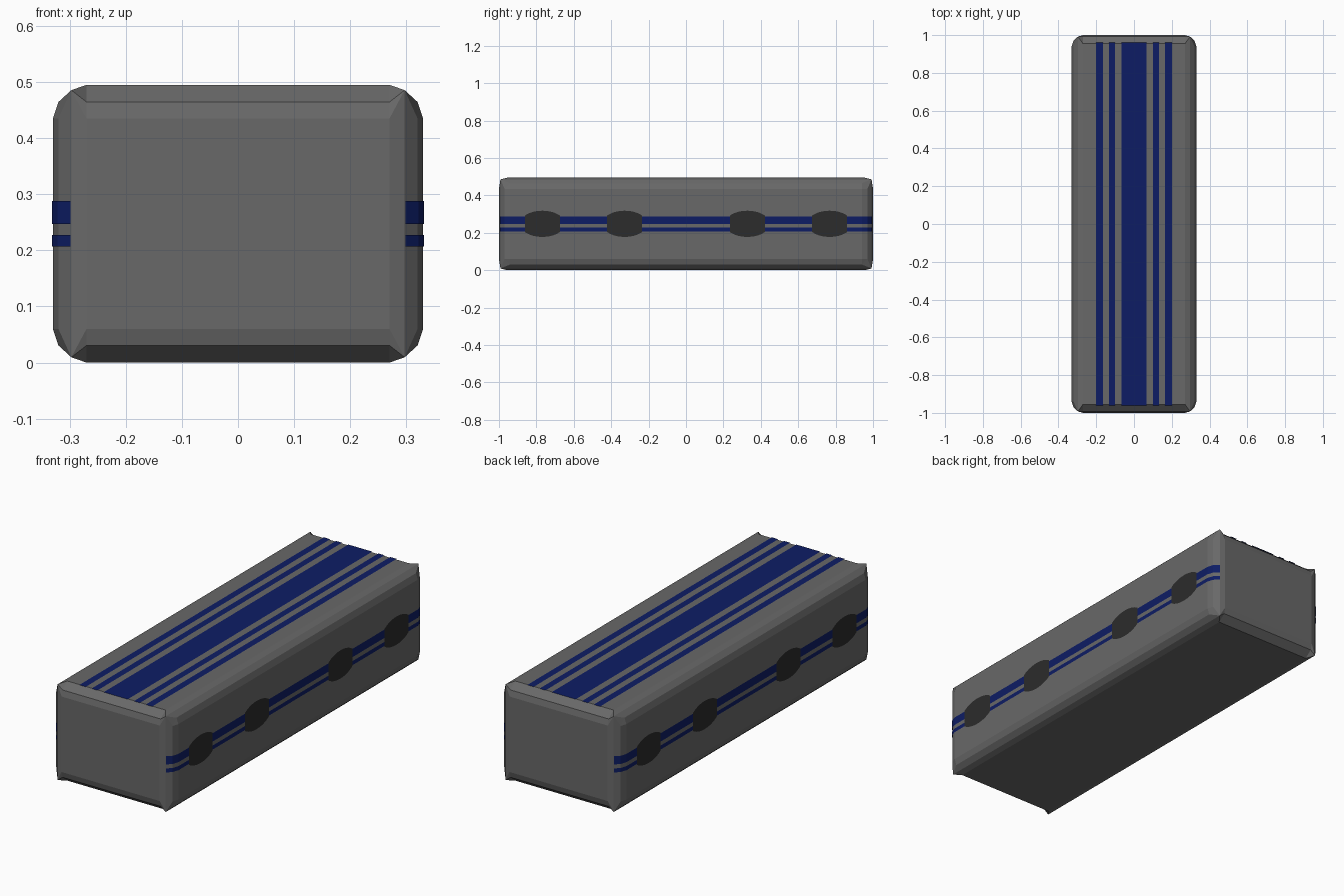
import bpy
from math import sqrt

if "Cube" in bpy.data.objects:
    bpy.data.objects.remove(bpy.data.objects["Cube"])

H = 0.2475  # half height of the body


def material(name, rgb):
    m = bpy.data.materials.new(name)
    m.diffuse_color = (*rgb, 1)
    m.use_nodes = True
    m.node_tree.nodes["Principled BSDF"].inputs["Base Color"].default_value = m.diffuse_color
    return m


GREY = material("body_grey", (0.14, 0.14, 0.14))
BLUE = material("stripe_blue", (0.004, 0.012, 0.13))
DARK = material("spot_dark", (0.025, 0.025, 0.025))


def make(name, verts, faces, mat, axes, z=0.0):
    me = bpy.data.meshes.new(name)
    me.from_pydata(verts, [], faces)
    me.materials.append(mat)
    # turn every face outward from the body centre
    for p in me.polygons:
        if p.normal.dot(p.center) < 0:
            p.flip()
    ob = bpy.data.objects.new(name, me)
    ob.location.z = z
    bpy.context.collection.objects.link(ob)
    if any(axes):
        mod = ob.modifiers.new("mirror", 'MIRROR')
        mod.use_axis = axes
        mod.merge_threshold = 0.0001
    return ob


# body: one eighth of a bevelled box with pinched corners, mirrored three ways
P = (.297, .992, .238)                                  # corner tip
E, B, T = (.27, 1, .1875), (.27, .992, .217), (.27, .955, H)   # end bevel
M, S, M2 = (.32, .97, .1875), (.33, .94, .1875), (.32, .94, .217)


def flat(p, axis):
    return tuple(0 if i == axis else c for i, c in enumerate(p))


def strip(a, b, axis):
    return [a, b, flat(b, axis), flat(a, axis)]


polys = [strip(E, P, 2), strip(P, M, 2), strip(M, S, 2),          # upright edge
         strip(S, M2, 1), strip(M2, P, 1), strip(P, T, 1),        # long edge
         strip(E, B, 0), strip(B, T, 0),                          # end edge
         [P, E, B], [P, B, T], [P, M, M2], [M, S, M2]]            # corner
for p, i, j in ((E, 0, 2), (S, 1, 2), (T, 0, 1)):                 # flat panels
    polys.append([p, flat(p, i), flat(flat(p, i), j), flat(p, j)])
verts = sorted({v for f in polys for v in f})
make("body", verts, [[verts.index(v) for v in f] for f in polys],
     GREY, (True, True, True), H)

# roof stripes
for n, (x0, x1) in {"centre": (0, .066), "inner": (.1, .133), "outer": (.165, .2)}.items():
    z = 2 * H + .001
    make(f"roof_stripe_{n}", [(x0, -.96, z), (x1, -.96, z), (x1, .96, z), (x0, .96, z)],
         [(0, 1, 2, 3)], BLUE, (True, False, False))

# side stripes, wrapping round the upright end edges, broken by the spots
e = .0015
runs = {"middle": [(.33 + e, 0), (.33 + e, .24)],
        "between": [(.33 + e, .415), (.33 + e, .68)],
        "end": [(.33 + e, .855), (.33 + e, .94), (.32 + e, .97 + e), (.297 + e, .992 + e)]}
for level, (z0, z1) in {"upper": (.247, .288), "lower": (.207, .227)}.items():
    for n, path in runs.items():
        vs = [(x, y, z) for x, y in path for z in (z0, z1)]
        fs = [(2 * i, 2 * i + 1, 2 * i + 3, 2 * i + 2) for i in range(len(path) - 1)]
        make(f"side_stripe_{level}_{n}", vs, fs, BLUE, (True, True, False))

# barrel-shaped side spots
for n, yc in {"inner": .328, "outer": .768}.items():
    ys = [-.094 + .188 * i / 16 for i in range(17)]
    arc = [(y, .07 * sqrt(1 - (y / .12) ** 2)) for y in ys]
    outline = arc + [(y, -z) for y, z in reversed(arc)]
    make(f"side_spot_{n}", [(.33 + 2 * e, yc + y, .248 + z) for y, z in outline],
         [list(range(len(outline)))], DARK, (True, True, False))
